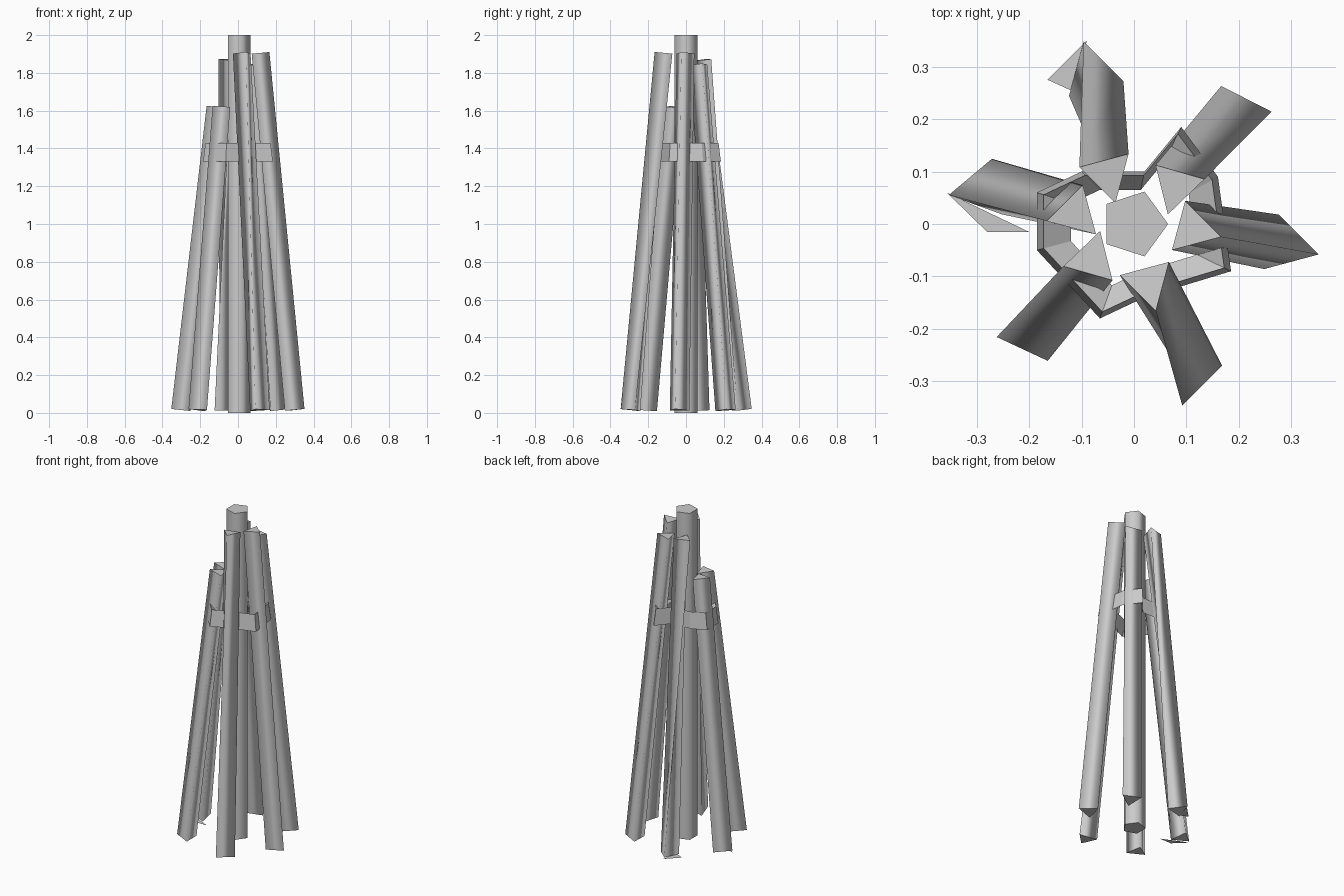
import bpy, bmesh
from math import cos, sin, radians, tau
from mathutils import Vector

cube = bpy.data.objects.get("Cube")
if cube:
    bpy.data.objects.remove(cube, do_unlink=True)

grey = bpy.data.materials.new("pale grey")
grey.use_nodes = True
COLOR = (0.6, 0.6, 0.6, 1)
grey.diffuse_color = COLOR
grey.node_tree.nodes["Principled BSDF"].inputs["Base Color"].default_value = COLOR


def finish(bm, name):
    bmesh.ops.recalc_face_normals(bm, faces=bm.faces[:])
    mesh = bpy.data.meshes.new(name)
    bm.to_mesh(mesh)
    bm.free()
    mesh.materials.append(grey)
    obj = bpy.data.objects.new(name, mesh)
    bpy.context.collection.objects.link(obj)
    return obj


def bridge(bm, a, b, smooth):
    for i in range(len(a)):
        j = (i + 1) % len(a)
        bm.faces.new((a[i], a[j], b[j], b[i])).smooth = smooth


def ring(bm, center, radius, sides, turn):
    """Polygon leaning slightly with the pole that it ends."""
    out = []
    c = Vector(center)
    for i in range(sides):
        t = radians(turn) + tau * i / sides
        d = Vector((cos(t), sin(t), 0)) * radius
        d.z = 0.1 * d.xy.dot(c.xy.normalized()) if c.xy.length else 0
        out.append(bm.verts.new(c + d))
    return out


def pole(name, base, base_turn, top, top_turn, sides=3, radius=0.062, top_radius=0.056):
    bm = bmesh.new()
    a = ring(bm, base, radius, sides, base_turn)
    b = ring(bm, top, top_radius, sides, top_turn)
    bridge(bm, a, b, True)
    bm.faces.new(a)
    bm.faces.new(b)
    return finish(bm, name)


# Upright pole in the middle
pole("center_pole", (0, 0, 0), 0, (0, 0, 2), 0, 5, 0.065, 0.065)

# Six leaning three-sided poles
Z = 0.015
pole("back_pole", (-0.08, 0.288, Z), 225, (-0.05, 0.094, 1.87), 285)
pole("back_left_pole", (0.2, 0.211, Z), 243, (0.08, 0.072, 1.845), 254)
pole("left_pole", (0.292, -0.042, Z), 225, (0.112, -0.01, 1.905), 225)
pole("front_pole", (0.108, -0.286, Z), 135, (0.027, -0.112, 1.905), 165)
pole("front_right_pole", (-0.2, -0.21, Z), 65, (-0.08, -0.067, 1.62), 74)
pole("right_pole", (-0.292, 0.066, Z), -50, (-0.112, 0.02, 1.62), -45)

# Loose splinters at the feet of two poles
for name, pts in (("back_splinter", ((-0.09, 0.35), (-0.165, 0.275), (-0.11, 0.25))),
                  ("right_splinter", ((-0.357, 0.06), (-0.28, -0.015), (-0.2, -0.015)))):
    bm = bmesh.new()
    bm.faces.new([bm.verts.new((x, y, 0.012)) for x, y in pts])
    finish(bm, name)

# Crumpled binding that ties the poles together
path = [(-0.185, 0.06), (-0.185, -0.05), (-0.065, -0.18), (0.02, -0.14),
        (0.185, -0.09), (0.16, 0.09), (0.09, 0.185), (0.02, 0.1), (-0.1, 0.1)]
section = [(1.0, 1.33), (0.93, 1.43), (0.65, 1.39)]
bm = bmesh.new()
loops = [[bm.verts.new((x * s, y * s, z)) for s, z in section] for x, y in path]
for i, loop in enumerate(loops):
    bridge(bm, loop, loops[(i + 1) % len(loops)], False)
finish(bm, "binding")
